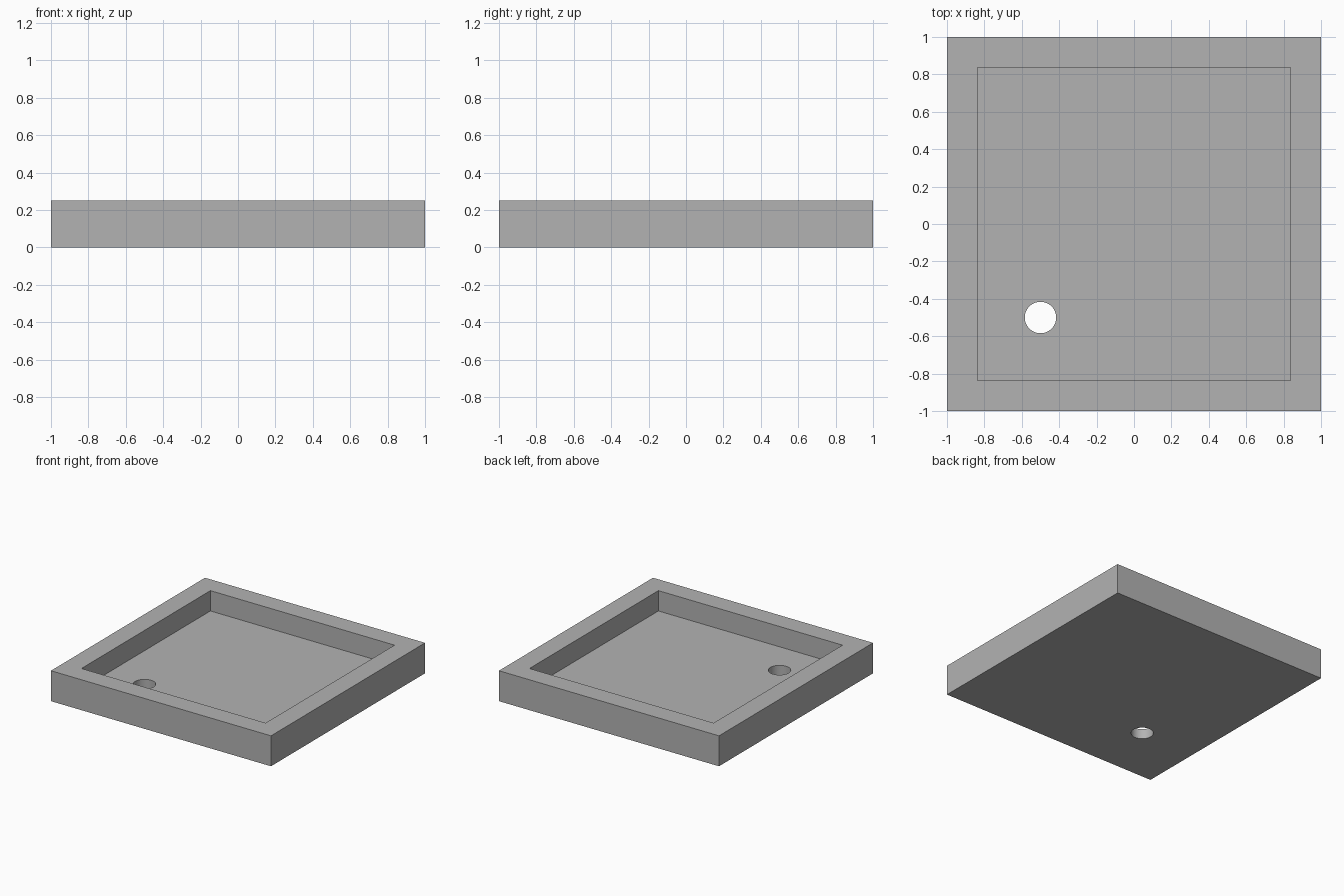
import bpy
import math

default = bpy.data.objects.get("Cube")
if default:
    bpy.data.objects.remove(default, do_unlink=True)

HEIGHT = 0.25
FLOOR = 0.083
RECESS = 0.837   # half width of the recess
HOLE_RADIUS = 0.084

grey = bpy.data.materials.new("tray_grey")
grey.use_nodes = True
colour = (0.45, 0.45, 0.45, 1)
grey.diffuse_color = colour
grey.node_tree.nodes["Principled BSDF"].inputs["Base Color"].default_value = colour


def box(name, half, z0, z1):
    bpy.ops.mesh.primitive_cube_add(size=1, location=(0, 0, (z0 + z1) / 2))
    ob = bpy.context.object
    ob.name = name
    ob.scale = (2 * half, 2 * half, z1 - z0)
    bpy.ops.object.transform_apply(location=True, rotation=False, scale=True)
    ob.data.materials.append(grey)
    return ob


def cut(target, cutter):
    mod = target.modifiers.new("cut", 'BOOLEAN')
    mod.operation = 'DIFFERENCE'
    mod.solver = 'EXACT'
    mod.object = cutter
    bpy.ops.object.select_all(action='DESELECT')
    target.select_set(True)
    bpy.context.view_layer.objects.active = target
    bpy.ops.object.modifier_apply(modifier=mod.name)
    bpy.data.objects.remove(cutter, do_unlink=True)


# Square tray with a recessed floor
tray = box("tray", 1, 0, HEIGHT)
cut(tray, box("recess_cutter", RECESS, FLOOR, HEIGHT + 0.2))

# Round drain hole through the floor
bpy.ops.mesh.primitive_cylinder_add(vertices=48, radius=HOLE_RADIUS, depth=1,
                                    location=(-0.5, -0.5, 0))
drain = bpy.context.object
drain.name = "drain_cutter"
drain.data.materials.append(grey)
cut(tray, drain)

bpy.ops.object.shade_smooth_by_angle(angle=math.radians(30))
